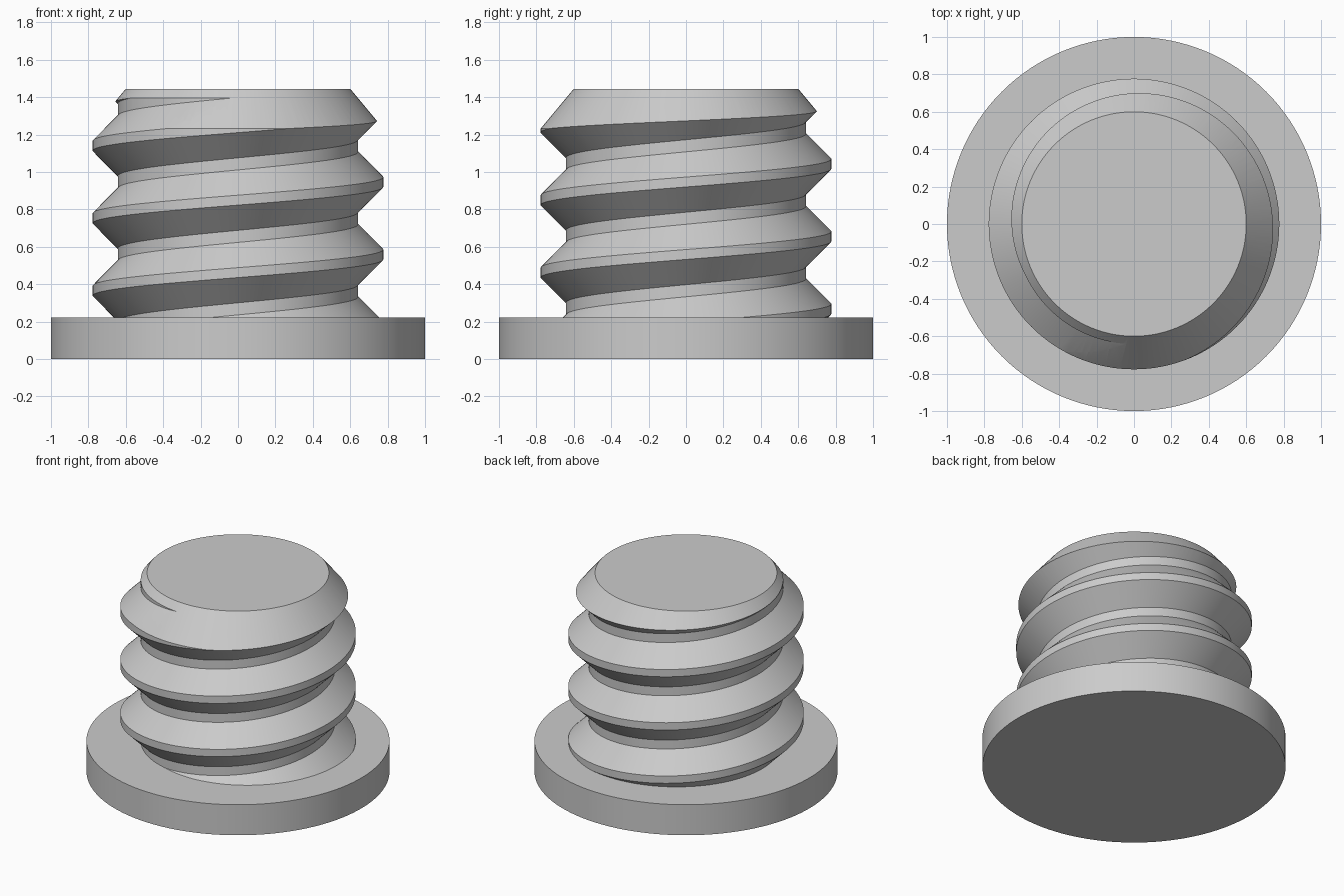
import bpy, bmesh, math

cube = bpy.data.objects.get("Cube")
if cube:
    bpy.data.objects.remove(cube, do_unlink=True)

SEG = 128
BASE_TOP, TOP = 0.222, 1.445
ROOT, CREST = 0.642, 0.777
PITCH = 0.3875
CREST_Z = 0.559            # middle of a crest on the +x side
HALF_CREST = 0.0265
FLANK = CREST - ROOT

grey = bpy.data.materials.new("plain_grey")
grey.use_nodes = True
colour = (0.6, 0.6, 0.6, 1)
grey.diffuse_color = colour
grey.node_tree.nodes["Principled BSDF"].inputs["Base Color"].default_value = colour


def polar(r, j, z):
    a = math.tau * j / SEG
    return (r * math.cos(a), r * math.sin(a), z)


def finish(bm, name):
    bmesh.ops.recalc_face_normals(bm, faces=bm.faces)
    mesh = bpy.data.meshes.new(name)
    bm.to_mesh(mesh)
    bm.free()
    mesh.materials.append(grey)
    ob = bpy.data.objects.new(name, mesh)
    bpy.context.collection.objects.link(ob)
    return ob


def turned(name, profile):
    """Solid of revolution with flat ends from (radius, height) pairs."""
    bm = bmesh.new()
    rings = [[bm.verts.new(polar(r, j, z)) for j in range(SEG)] for r, z in profile]
    for lo, hi in zip(rings, rings[1:]):
        for j in range(SEG):
            k = (j + 1) % SEG
            bm.faces.new((lo[j], lo[k], hi[k], hi[j]))
    bm.faces.new(rings[0])
    bm.faces.new(rings[-1])
    return finish(bm, name)


def helical(name, first, turns):
    """Single-start threaded rod, wrapping one pitch upward per turn."""
    tooth = [(CREST, -HALF_CREST), (CREST, HALF_CREST),
             (ROOT, HALF_CREST + FLANK), (ROOT, PITCH - HALF_CREST - FLANK)]
    n = len(tooth)
    bm = bmesh.new()
    cols = []
    for j in range(SEG):
        # the first column carries one extra tooth to close the wrap
        count = turns + (1 if j == 0 else 0)
        cols.append([bm.verts.new(polar(r, j, CREST_Z + dz + PITCH * (first + t + j / SEG)))
                     for t in range(count) for r, dz in tooth])
    for j in range(SEG):
        a = cols[j]
        b = cols[j + 1] if j + 1 < SEG else cols[0][n:]
        for i in range(n * turns - 1):
            bm.faces.new((a[i], b[i], b[i + 1], a[i + 1]))
    # fan caps over the stepped open ends
    rims = [e for e in bm.edges if len(e.link_faces) == 1]
    low = bm.verts.new((0, 0, CREST_Z + PITCH * (first + 0.5)))
    high = bm.verts.new((0, 0, CREST_Z + PITCH * (first + turns + 0.5)))
    middle = PITCH * (first + turns / 2) + CREST_Z
    for e in rims:
        tip = high if sum(v.co.z for v in e.verts) / 2 > middle else low
        bm.faces.new((e.verts[0], e.verts[1], tip))
    # drop the loose verts left at the top of the extra tooth
    bmesh.ops.delete(bm, geom=[v for v in bm.verts if not v.link_faces], context='VERTS')
    return finish(bm, name)


def smooth(ob):
    bpy.ops.object.select_all(action='DESELECT')
    ob.select_set(True)
    bpy.context.view_layer.objects.active = ob
    bpy.ops.object.shade_smooth_by_angle(angle=math.radians(25))


# Round flange
flange = turned("base_flange", [(1, 0), (1, BASE_TOP)])
smooth(flange)

# Threaded shaft, trimmed by a chamfered envelope
shaft = helical("threaded_shaft", -3, 7)
envelope = turned("shaft_envelope", [(0.85, BASE_TOP - 0.06), (0.85, TOP - 0.3), (0.6, TOP)])
envelope.hide_render = True
trim = shaft.modifiers.new("trim", 'BOOLEAN')
trim.operation = 'INTERSECT'
trim.solver = 'EXACT'
trim.object = envelope
bpy.ops.object.select_all(action='DESELECT')
shaft.select_set(True)
bpy.context.view_layer.objects.active = shaft
bpy.ops.object.modifier_apply(modifier=trim.name)
bpy.data.objects.remove(envelope, do_unlink=True)
smooth(shaft)
